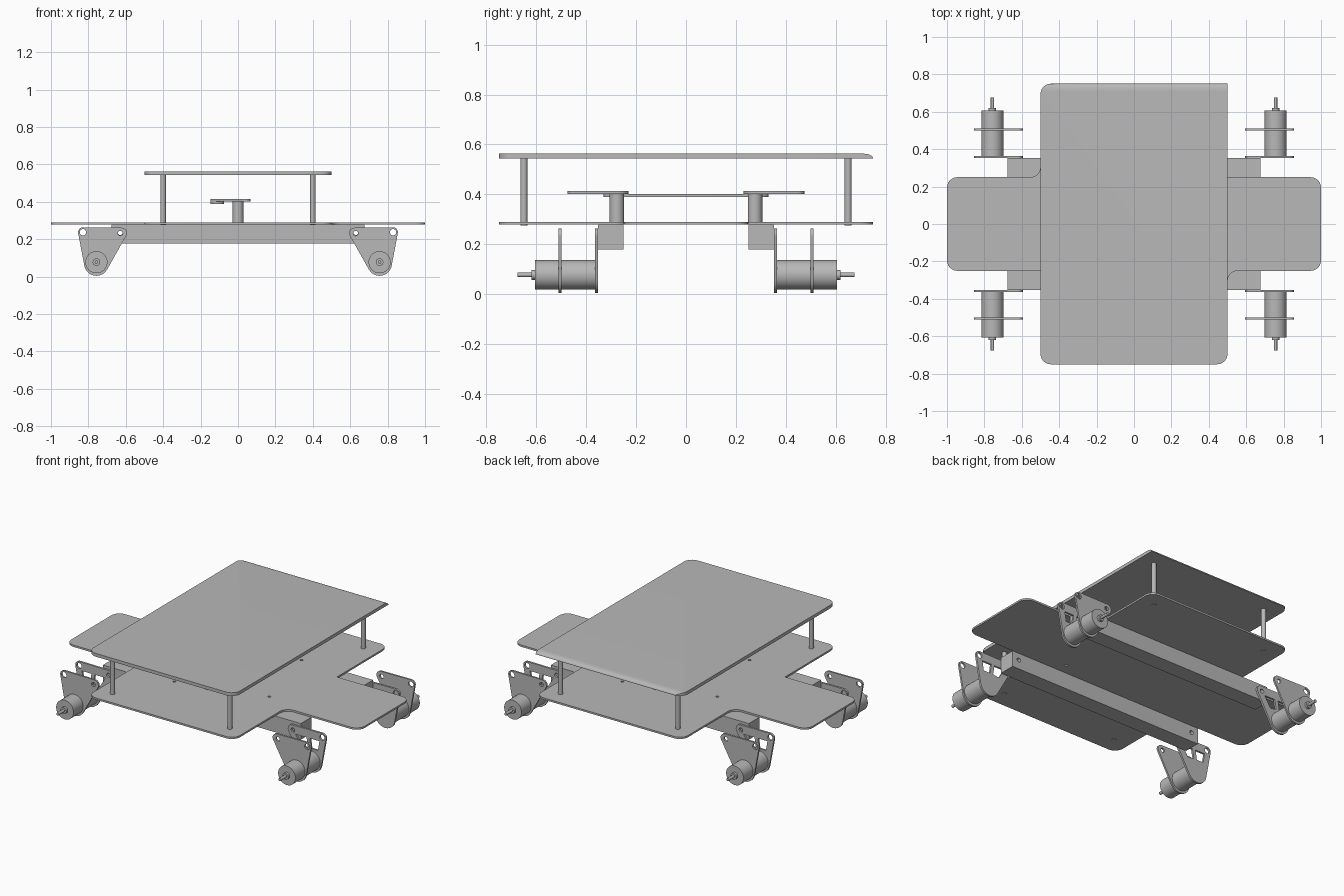
import bpy, bmesh, math
from mathutils import Matrix, Vector
from mathutils.geometry import convex_hull_2d

cube = bpy.data.objects.get("Cube")
if cube:
    bpy.data.objects.remove(cube)

grey = bpy.data.materials.new("plain grey")
grey.use_nodes = True
COLOUR = (0.48, 0.48, 0.48, 1)
grey.diffuse_color = COLOUR
grey.node_tree.nodes["Principled BSDF"].inputs["Base Color"].default_value = COLOUR
parts = []


def add(name, bm):
    mesh = bpy.data.meshes.new(name)
    bm.to_mesh(mesh)
    bm.free()
    mesh.materials.append(grey)
    obj = bpy.data.objects.new(name, mesh)
    bpy.context.collection.objects.link(obj)
    parts.append(obj)
    return obj


def circle(x, y, r, n=24):
    return [(x + r * math.cos(2 * math.pi * i / n), y + r * math.sin(2 * math.pi * i / n))
            for i in range(n)]


def hull(*discs):
    """Outline wrapped around several discs."""
    pts = [p for d in discs for p in circle(*d)]
    return [pts[i] for i in convex_hull_2d([Vector(p) for p in pts])]


def rounded(corners, steps=6):
    """Right-angled outline; each corner is (x, y, radius)."""
    out = []
    for i, (x, y, r) in enumerate(corners):
        p = Vector((x, y))
        if r == 0:
            out.append(p)
            continue
        a = (Vector(corners[i - 1][:2]) - p).normalized() * r
        b = (Vector(corners[(i + 1) % len(corners)][:2]) - p).normalized() * r
        for k in range(steps + 1):
            t = math.pi / 2 * k / steps
            out.append(p + a + b - b * math.cos(t) - a * math.sin(t))
    return out


def plate_bm(loops, low, high, upright=False):
    """Flat plate with holes; upright plates lie in x-z and span low..high in y."""
    curve = bpy.data.curves.new("outline", "CURVE")
    curve.dimensions = "2D"
    curve.fill_mode = "BOTH"
    curve.extrude = (high - low) / 2
    for loop in loops:
        spline = curve.splines.new("POLY")
        spline.points.add(len(loop) - 1)
        for point, p in zip(spline.points, loop):
            point.co = (p[0], p[1], 0, 1)
        spline.use_cyclic_u = True
    helper = bpy.data.objects.new("outline", curve)
    mesh = helper.to_mesh()
    bm = bmesh.new()
    bm.from_mesh(mesh)
    helper.to_mesh_clear()
    bpy.data.objects.remove(helper)
    bpy.data.curves.remove(curve)
    bmesh.ops.remove_doubles(bm, verts=bm.verts, dist=1e-5)
    mid = (low + high) / 2
    if upright:
        bm.transform(Matrix.Translation((0, mid, 0)) @ Matrix.Rotation(math.pi / 2, 4, "X"))
    else:
        bm.transform(Matrix.Translation((0, 0, mid)))
    bmesh.ops.recalc_face_normals(bm, faces=bm.faces)
    return bm


def plate(name, loops, low, high, upright=False):
    return add(name, plate_bm(loops, low, high, upright))


def rod(name, start, end, r, n=32):
    a, b = Vector(start), Vector(end)
    bm = bmesh.new()
    turn = (b - a).to_track_quat("Z", "Y").to_matrix().to_4x4()
    bmesh.ops.create_cone(bm, cap_ends=True, segments=n, radius1=r, radius2=r,
                          depth=(b - a).length,
                          matrix=Matrix.Translation((a + b) / 2) @ turn)
    return add(name, bm)


# Top deck, with its back edge rolled down to the underside
R = 0.055
deck = plate_bm([rounded([(-.5, -.75, R), (.5, -.75, R), (.5, .75, 0), (-.5, .75, R)])],
                .543, .563)
for k in range(6):
    bmesh.ops.bisect_plane(deck, geom=deck.verts[:] + deck.edges[:] + deck.faces[:],
                           plane_co=(0, .71 + .04 * math.sin(k * math.pi / 12), 0),
                           plane_no=(0, 1, 0))
for v in deck.verts:
    if v.co.y > .71 and v.co.z > .55:
        t = min(1, (v.co.y - .71) / .04)
        v.co.z = .545 + .018 * math.sqrt(1 - t * t)
add("top_deck", deck)

# Cross-shaped lower deck with bolt holes
cross = rounded([(-.5, -.75, R), (.5, -.75, R), (.5, -.25, R), (1, -.25, R),
                 (1, .25, R), (.5, .25, 0), (.5, .75, R), (-.5, .75, R),
                 (-.5, .25, R), (-1, .25, R), (-1, -.25, R), (-.5, -.25, 0)])
holes = [circle(s * x, s * y, .009, 12) for s in (1, -1) for x, y in ((.34, -.18), (.21, .32))]
plate("lower_deck", [cross] + holes, .278, .289)

# Deck posts, with bolt heads underneath
for sx in (-1, 1):
    for sy in (-1, 1):
        rod("deck_post", (sx * .4, sy * .65, .285), (sx * .4, sy * .65, .546), .014, 20)
        rod("post_bolt", (sx * .4, sy * .65, .275), (sx * .4, sy * .65, .28), .014, 20)

# Steering cranks on pivots, joined by a link
for s, side in ((-1, "front"), (1, "back")):
    rod(side + "_crank_pivot", (0, s * .277, .285), (0, s * .277, .405), .029)
    plate(side + "_crank", [hull((0, s * .277, .047), (-.11, s * .29, .038),
                                 (.04, s * .447, .028))], .402, .414)
plate("crank_link", [hull((-.11, -.295, .036), (-.11, .295, .036))], .389, .402)

# Axle beams and the four motor units
for s, side in ((-1, "front"), (1, "back")):
    box = [(-.675, .178), (.675, .178), (.675, .278), (-.675, .278)]
    plate(side + "_axle_beam", [box] + [circle(m * .63, .235, .013, 16) for m in (-1, 1)],
          *sorted((s * .25, s * .352)), upright=True)
    for m, hand in ((-1, "right"), (1, "left")):
        name = side + "_" + hand + "_"
        outline = hull((m * .829, .237, .026), (m * .622, .233, .028), (m * .757, .07, .066))
        bolts = [circle(m * .829, .237, .017), circle(m * .629, .231, .013)]
        windows = [[(m * x, z) for x, z in w] for w in (
            ((.648, .21), (.722, .21), (.732, .15), (.69, .143)),
            ((.745, .21), (.81, .21), (.80, .15), (.754, .15)))]
        plate(name + "outer_bracket", [outline] + bolts,
              *sorted((s * .5, s * .511)), upright=True)
        plate(name + "inner_bracket", [outline] + bolts + windows,
              *sorted((s * .352, s * .364)), upright=True)
        for part, start, end, r in (("motor", .358, .606, .059),
                                    ("motor_hub", .60, .62, .02),
                                    ("motor_shaft", .61, .675, .009)):
            rod(name + part, (m * .757, s * start, .077), (m * .757, s * end, .077), r)

# Smooth round walls, crisp edges
for obj in parts:
    obj.select_set(True)
bpy.context.view_layer.objects.active = parts[0]
bpy.ops.object.shade_smooth_by_angle(angle=math.radians(30))
